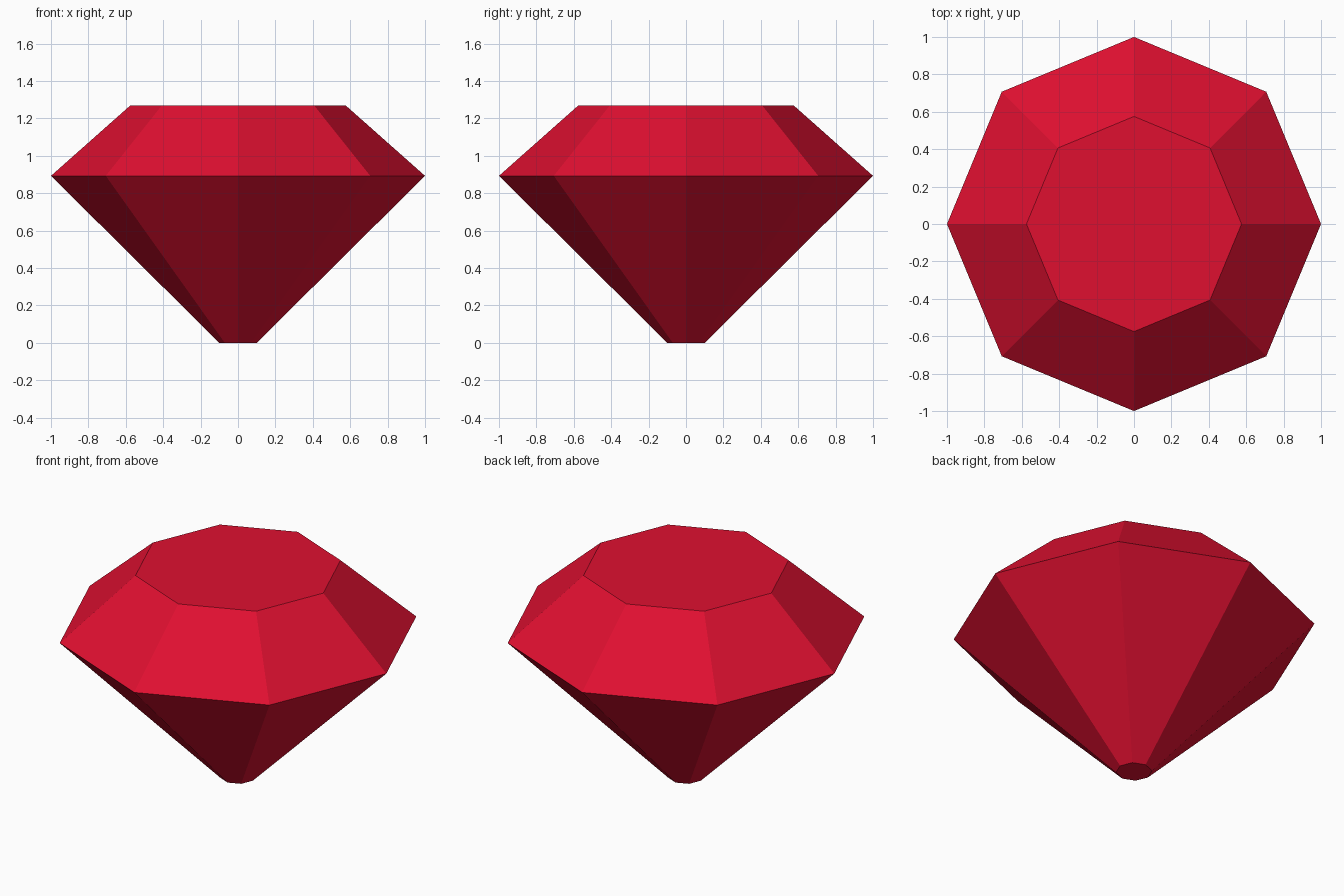
import bpy
import bmesh
from math import cos, sin, tau

cube = bpy.data.objects.get("Cube")
if cube:
    bpy.data.objects.remove(cube, do_unlink=True)

SIDES = 8
# (radius, height) of the culet, girdle and table
PROFILE = [(0.10, 0.0), (1.0, 0.893), (0.575, 1.27)]


def make_material(name, color):
    mat = bpy.data.materials.new(name)
    mat.use_nodes = True
    mat.diffuse_color = color
    mat.node_tree.nodes["Principled BSDF"].inputs["Base Color"].default_value = color
    return mat


# Rings of the cut stone, with corners on the x and y axes
bm = bmesh.new()
rings = []
for radius, z in PROFILE:
    angles = [tau * i / SIDES for i in range(SIDES)]
    rings.append([bm.verts.new((radius * cos(a), radius * sin(a), z)) for a in angles])

# Pavilion and crown facets
for low, high in zip(rings, rings[1:]):
    for i in range(SIDES):
        j = (i + 1) % SIDES
        bm.faces.new((low[i], low[j], high[j], high[i]))

# Flat culet below and table on top
bm.faces.new(rings[0][::-1])
bm.faces.new(rings[-1])
bmesh.ops.recalc_face_normals(bm, faces=bm.faces)

mesh = bpy.data.meshes.new("gemstone")
bm.to_mesh(mesh)
bm.free()
mesh.materials.append(make_material("ruby red", (0.74, 0.005, 0.03, 1.0)))
gem = bpy.data.objects.new("gemstone", mesh)
bpy.context.collection.objects.link(gem)
